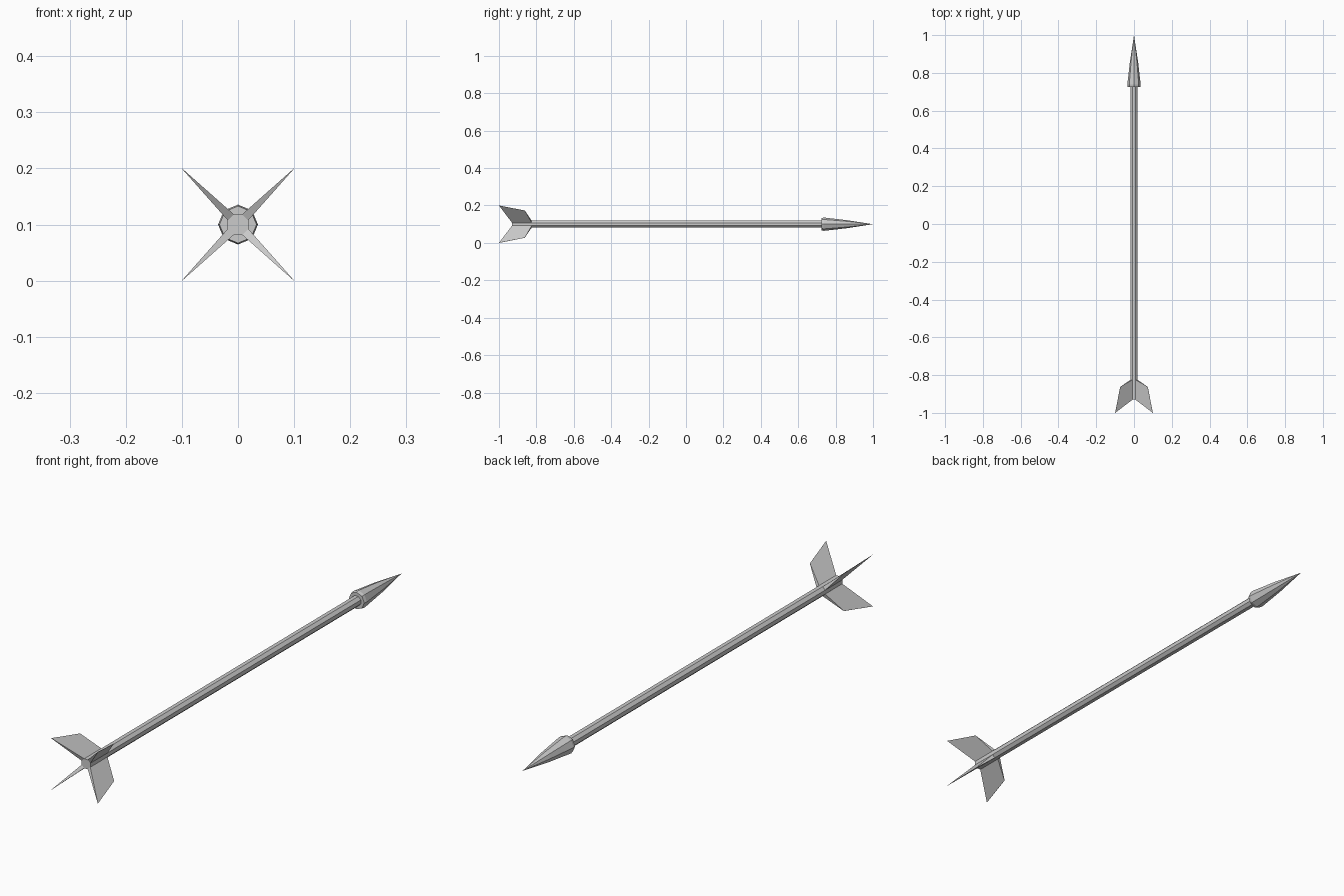
import bpy, bmesh, math
from mathutils import Matrix, Vector

if "Cube" in bpy.data.objects:
    bpy.data.objects.remove(bpy.data.objects["Cube"])

AXIS_Z = 0.1   # height of the arrow's centre line


def make_object(name, bm):
    bmesh.ops.recalc_face_normals(bm, faces=bm.faces)
    mesh = bpy.data.meshes.new(name)
    bm.to_mesh(mesh)
    bm.free()
    ob = bpy.data.objects.new(name, mesh)
    ob.location.z = AXIS_Z
    bpy.context.collection.objects.link(ob)
    return ob


def lathe(name, profile, sides, phase):
    """Faceted body around the y axis from (y, radius) pairs, closed at both ends."""
    bm = bmesh.new()
    rings = []
    for y, r in profile:
        angles = [phase + 2 * math.pi * i / sides for i in range(sides)]
        rings.append([bm.verts.new((r * math.cos(a), y, r * math.sin(a))) for a in angles])
    for a, b in zip(rings, rings[1:]):
        for i in range(sides):
            j = (i + 1) % sides
            bm.faces.new((a[i], a[j], b[j], b[i]))
    bm.faces.new(rings[0])
    bm.faces.new(rings[-1])
    bmesh.ops.remove_doubles(bm, verts=bm.verts, dist=1e-5)
    return make_object(name, bm)


# Eight-sided shaft with flats facing the four fins
lathe("shaft", [(-0.93, 0.02), (0.74, 0.02)], 8, math.pi / 8)

# Pointed head, slightly bulging, with a narrow rim at its back
lathe("arrow_head", [(0.725, 0.033), (0.738, 0.0355), (0.86, 0.0215), (1.0, 0.0)], 8, 0)

# Swept fins: (y, distance from axis, half thickness), tapering to a thin outer edge
FIN = [(-0.93, 0.0183, 0.0076), (-1.0, 0.1414, 0.0003),
       (-0.862, 0.103, 0.0003), (-0.825, 0.0183, 0.0076)]
for k in range(4):
    bm = bmesh.new()
    left = [bm.verts.new((r, y, t)) for y, r, t in FIN]
    right = [bm.verts.new((r, y, -t)) for y, r, t in FIN]
    bm.faces.new(left)
    bm.faces.new(right[::-1])
    for i in range(4):
        j = (i + 1) % 4
        bm.faces.new((left[i], right[i], right[j], left[j]))
    turn = Matrix.Rotation(math.pi / 4 + k * math.pi / 2, 3, 'Y')
    bmesh.ops.rotate(bm, cent=Vector((0, 0, 0)), matrix=turn, verts=bm.verts)
    make_object(f"fin_{k + 1}", bm)
